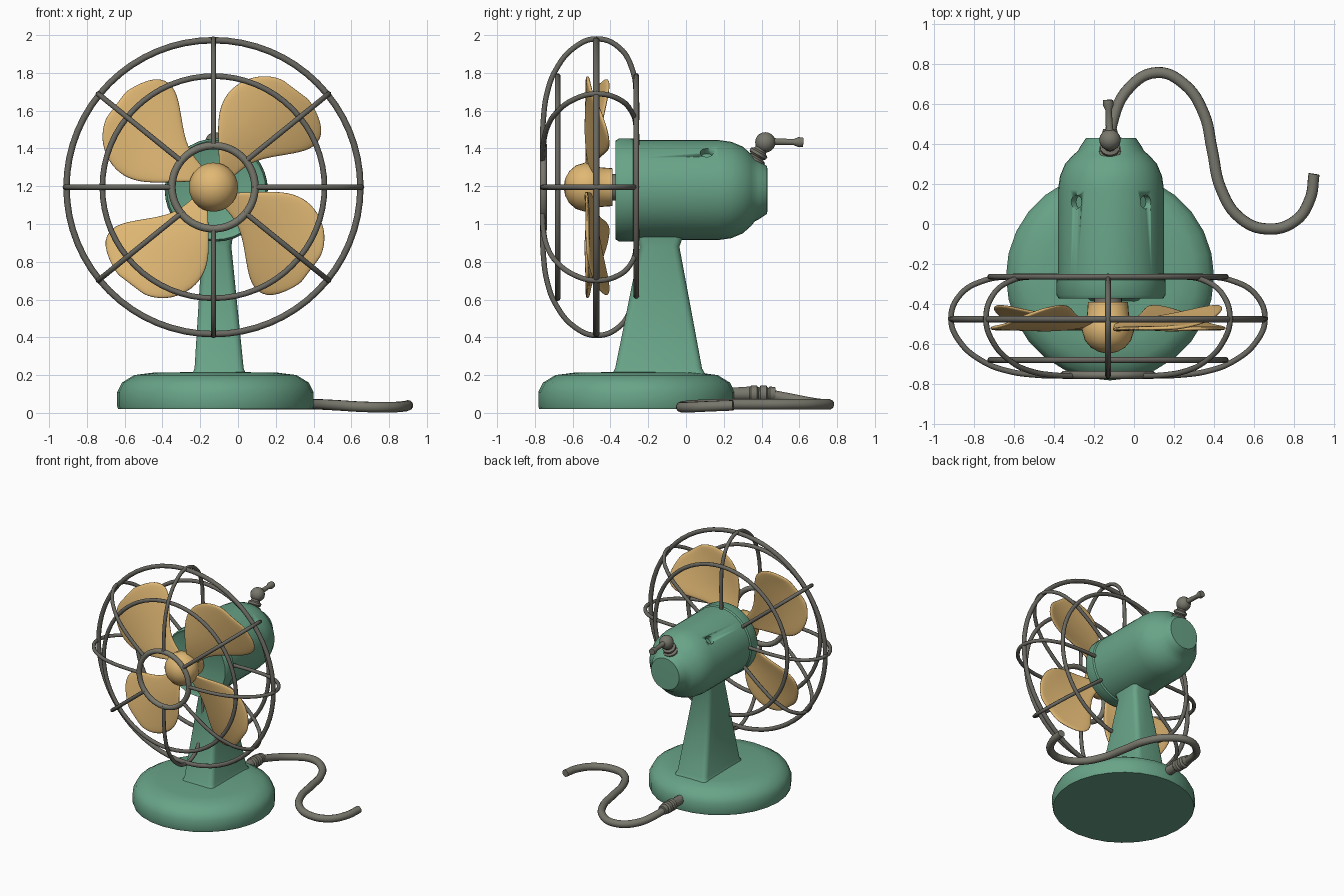
import bpy, bmesh, math
from mathutils import Vector, Matrix

if "Cube" in bpy.data.objects:
    bpy.data.objects.remove(bpy.data.objects["Cube"])


def mat(name, rgb):
    m = bpy.data.materials.new(name)
    m.diffuse_color = (*rgb, 1)
    m.use_nodes = True
    m.node_tree.nodes["Principled BSDF"].inputs["Base Color"].default_value = m.diffuse_color
    return m


GREEN = mat("green enamel", (0.14, 0.37, 0.245))
TAN = mat("tan blade paint", (0.75, 0.48, 0.175))
CAGE = mat("dark cage metal", (0.14, 0.135, 0.115))
CORD = mat("grey rubber", (0.19, 0.185, 0.15))

FX, FZ = -0.13, 1.195          # fan axis
MX, MZ = -0.115, 1.18          # motor axis


def finish(ob, m, angle=35):
    ob.data.materials.clear()
    ob.data.materials.append(m)
    bpy.ops.object.select_all(action='DESELECT')
    ob.select_set(True)
    bpy.context.view_layer.objects.active = ob
    bpy.ops.object.shade_smooth_by_angle(angle=math.radians(angle))
    return ob


def from_bmesh(name, bm, m, angle=35):
    bmesh.ops.recalc_face_normals(bm, faces=bm.faces)
    me = bpy.data.meshes.new(name)
    bm.to_mesh(me)
    bm.free()
    ob = bpy.data.objects.new(name, me)
    bpy.context.collection.objects.link(ob)
    return finish(ob, m, angle)


def lathe(name, profile, origin, axis, m, steps=32, angle=35):
    """Revolve (radius, distance) points about an axis through origin."""
    bm = bmesh.new()
    vs = [bm.verts.new((r, 0, h)) for r, h in profile]
    es = [bm.edges.new(p) for p in zip(vs, vs[1:])]
    bmesh.ops.spin(bm, geom=vs + es, cent=(0, 0, 0), axis=(0, 0, 1),
                   angle=2 * math.pi, steps=steps)
    bmesh.ops.remove_doubles(bm, verts=bm.verts, dist=0.0005)
    rot = Vector((0, 0, 1)).rotation_difference(Vector(axis)).to_matrix().to_4x4()
    bm.transform(Matrix.Translation(origin) @ rot)
    return from_bmesh(name, bm, m, angle)


def tube(name, pts, radius, m, res=4):
    cu = bpy.data.curves.new(name, 'CURVE')
    cu.dimensions = '3D'
    cu.bevel_depth, cu.bevel_resolution, cu.resolution_u = radius, res, 6
    cu.use_fill_caps = True
    sp = cu.splines.new('BEZIER')
    sp.bezier_points.add(len(pts) - 1)
    for bp, p in zip(sp.bezier_points, pts):
        bp.co = p
        bp.handle_left_type = bp.handle_right_type = 'AUTO'
    ob = bpy.data.objects.new(name, cu)
    bpy.context.collection.objects.link(ob)
    bpy.ops.object.select_all(action='DESELECT')
    ob.select_set(True)
    bpy.context.view_layer.objects.active = ob
    bpy.ops.object.convert(target='MESH')
    return finish(bpy.context.object, m, 50)


# Base: low rounded disc
lathe("base", [(0, 0.02), (0.515, 0.02), (0.52, 0.035), (0.52, 0.11), (0.495, 0.16),
               (0.43, 0.2), (0.33, 0.213), (0, 0.218)],
      (-0.12, -0.262, 0), (0, 0, 1), GREEN, 28)

# Neck: tapered post with rounded corners and a flared foot
bm = bmesh.new()
rings = []
for z, x0, x1, y0, y1 in [(0.2, -0.245, 0.045, -0.395, 0.105), (0.235, -0.23, 0.03, -0.375, 0.085),
                          (0.88, -0.19, -0.035, -0.245, -0.035), (0.95, -0.2, -0.025, -0.27, -0.01)]:
    c, ring = 0.035, []
    for cx, cy, a0 in [(x1 - c, y1 - c, 0), (x0 + c, y1 - c, 90),
                       (x0 + c, y0 + c, 180), (x1 - c, y0 + c, 270)]:
        for k in range(4):
            a = math.radians(a0 + k * 30)
            ring.append(bm.verts.new((cx + c * math.cos(a), cy + c * math.sin(a), z)))
    rings.append(ring)
for a, b in zip(rings, rings[1:]):
    for i in range(16):
        j = (i + 1) % 16
        bm.faces.new((a[i], a[j], b[j], b[i]))
bm.faces.new(rings[0])
bm.faces.new(rings[-1])
from_bmesh("neck", bm, GREEN)

# Motor housing: bullet shape with a stepped rear cap
motor = lathe("motor_housing",
              [(0, -0.36), (0.24, -0.36), (0.262, -0.372), (0.272, -0.355), (0.273, -0.28),
               (0.265, -0.27), (0.265, 0.17), (0.255, 0.24), (0.23, 0.3), (0.19, 0.345),
               (0.165, 0.365), (0.155, 0.385), (0.125, 0.43), (0, 0.432)],
              (MX, 0, MZ), (0, 1, 0), GREEN, 36)

# Oil ports cut into the upper sides of the housing
for side in (-1, 1):
    d = Vector((side * math.sin(0.72), 0, math.cos(0.72)))
    cutter = lathe("port_cutter", [(0, -0.035), (0.035, -0.035), (0.035, 0.06), (0, 0.06)],
                   Vector((MX, 0.11, MZ)) + d * 0.26, d, GREEN, 12)
    cutter.hide_render = True
    cutter.hide_set(True)
    mod = motor.modifiers.new("port", 'BOOLEAN')
    mod.operation, mod.object, mod.solver = 'DIFFERENCE', cutter, 'EXACT'

# Shaft, collar and domed hub
lathe("shaft", [(0, -0.45), (0.07, -0.45), (0.07, -0.34), (0, -0.34)],
      (FX, 0, FZ), (0, 1, 0), CORD, 20)
lathe("hub", [(0, -0.648), (0.045, -0.64), (0.085, -0.618), (0.115, -0.583), (0.13, -0.535),
              (0.125, -0.49), (0.105, -0.455), (0.1, -0.39), (0, -0.39)],
      (FX, 0, FZ), (0, 1, 0), TAN, 28, 45)

# Blades: pitched paddles lofted between two edges
left = [(0.03, 0.08), (0.025, 0.23), (0.02, 0.37), (0.05, 0.48), (0.13, 0.56), (0.25, 0.6), (0.36, 0.575)]
right = [(0.08, 0.03), (0.17, 0.115), (0.275, 0.155), (0.435, 0.175), (0.545, 0.205), (0.595, 0.3), (0.515, 0.46)]
for n in range(4):
    bm = bmesh.new()
    rows = []
    for i, (l, r) in enumerate(zip(left, right)):
        row = []
        for k in range(6):
            p = Vector(l).lerp(Vector(r), k / 5)
            t = (p.x - p.y) / math.sqrt(2)
            pitch = 0.26 + 0.5 * max(0, 0.4 - p.length)
            row.append(bm.verts.new((p.x, -0.49 + pitch * t + 0.5 * t * t, p.y)))
        rows.append(row)
    for a, b in zip(rows, rows[1:]):
        for k in range(5):
            bm.faces.new((a[k], a[k + 1], b[k + 1], b[k]))
    bm.transform(Matrix.Translation((FX, 0, FZ)) @ Matrix.Rotation(n * math.pi / 2, 4, 'Y'))
    blade = from_bmesh("blade", bm, TAN, 60)
    sol = blade.modifiers.new("thickness", 'SOLIDIFY')
    sol.thickness, sol.offset = 0.022, 0
    sub = blade.modifiers.new("smooth", 'SUBSURF')
    sub.levels = sub.render_levels = 2

# Cage hoops
for name, R, y, r in [("cage_outer_hoop", 0.778, -0.475, 0.017),
                      ("cage_front_hoop", 0.588, -0.68, 0.015),
                      ("cage_rear_hoop", 0.588, -0.263, 0.015),
                      ("cage_centre_hoop", 0.22, -0.755, 0.02)]:
    bpy.ops.mesh.primitive_torus_add(location=(FX, y, FZ), rotation=(math.pi / 2, 0, 0),
                                     major_radius=R, minor_radius=r,
                                     major_segments=64, minor_segments=10)
    bpy.context.object.name = name
    finish(bpy.context.object, CORD if R < 0.3 else CAGE, 60)

# Cage ribs: from the centre hoop round the rim and back to the housing
rib = [(0.21, -0.76), (0.36, -0.755), (0.5, -0.735), (0.62, -0.69), (0.74, -0.59), (0.785, -0.475),
       (0.74, -0.355), (0.62, -0.283), (0.48, -0.263), (0.24, -0.265)]
for deg in (0, 39, 90, 141, 180, 219, 270, 321):
    c, s = math.cos(math.radians(deg)), math.sin(math.radians(deg))
    tube("cage_rib", [(FX + r * c, y, FZ + r * s) for r, y in rib], 0.014, CAGE, 2)

# Oscillation knob: threaded collar, ball and lever on top of the rear cap
ax = Vector((0, 0.5, 0.87))
lathe("knob_collar", [(0, -0.06), (0.055, -0.06), (0.055, 0.01), (0.038, 0.02), (0.05, 0.03),
                      (0.05, 0.045), (0.034, 0.055), (0.034, 0.09), (0, 0.09)],
      (-0.12, 0.365, 1.34), ax.normalized(), CORD, 16)
bpy.ops.mesh.primitive_uv_sphere_add(segments=16, ring_count=10, radius=0.054,
                                     location=(-0.12, 0.42, 1.432))
bpy.context.object.name = "knob_ball"
finish(bpy.context.object, CORD, 60)
lathe("knob_lever", [(0, 0), (0.026, 0), (0.018, 0.06), (0.016, 0.15), (0.027, 0.175),
                     (0.025, 0.2), (0, 0.202)],
      (-0.12, 0.42, 1.437), Vector((-0.05, 1, -0.02)).normalized(), CORD, 14)

# Power cord with strain relief
tube("power_cord", [(-0.12, 0.2, 0.1), (-0.12, 0.36, 0.11), (-0.11, 0.5, 0.085), (-0.02, 0.685, 0.05),
                    (0.115, 0.757, 0.045), (0.25, 0.7, 0.045), (0.35, 0.55, 0.045),
                    (0.39, 0.375, 0.045), (0.435, 0.175, 0.045), (0.53, 0.03, 0.04),
                    (0.665, -0.025, 0.032), (0.805, 0.015, 0.03), (0.88, 0.125, 0.035),
                    (0.9, 0.25, 0.04)], 0.028, CORD)
lathe("strain_relief", [(0, 0), (0.035, 0), (0.035, 0.12), (0.045, 0.13), (0.045, 0.16), (0.03, 0.17),
                        (0.045, 0.18), (0.045, 0.21), (0.03, 0.22), (0.04, 0.23), (0.035, 0.26), (0, 0.26)],
      (-0.12, 0.215, 0.1), (0, 1, 0), CORD, 16)
